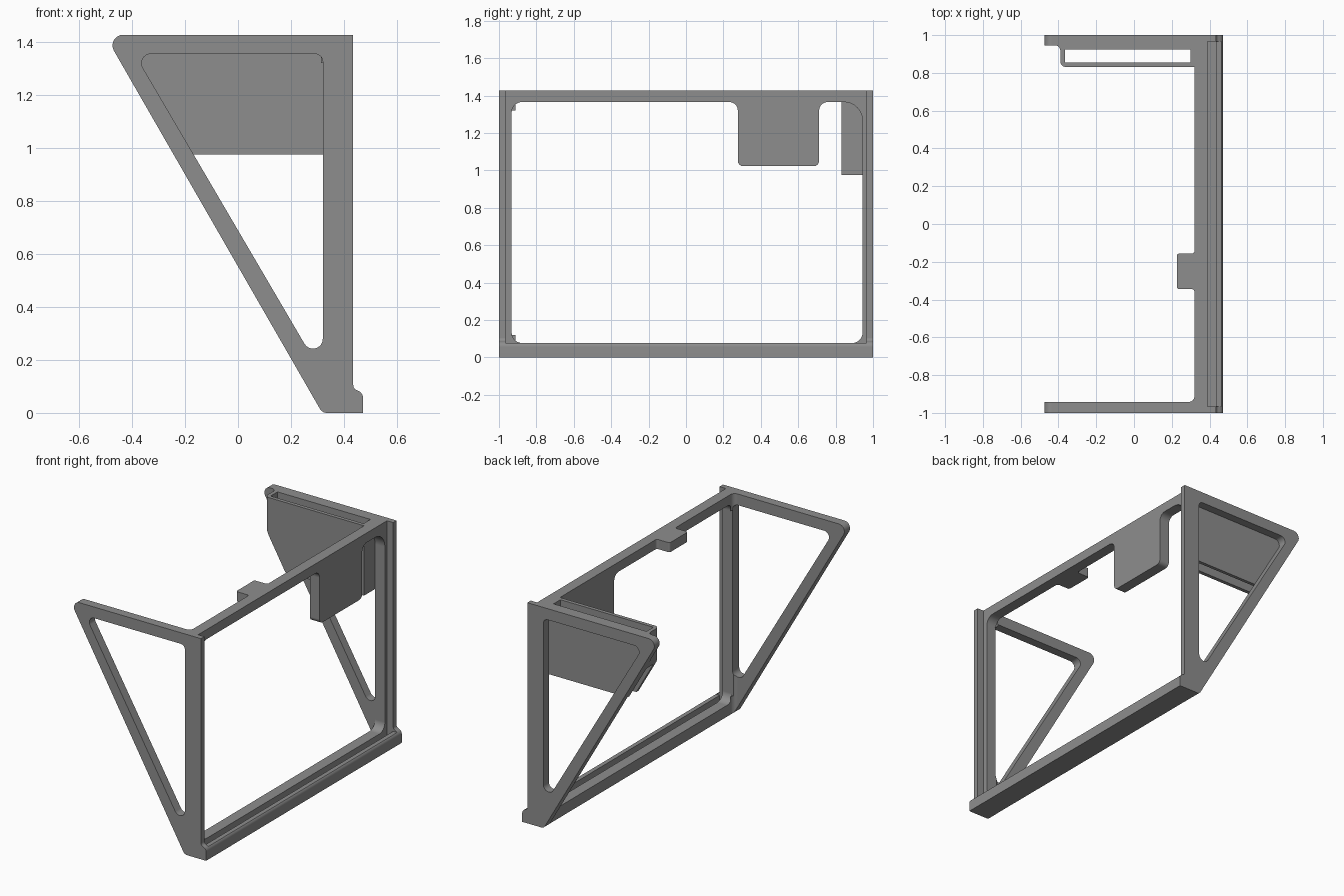
import bpy, bmesh, math
from mathutils import Vector

if "Cube" in bpy.data.objects:
    bpy.data.objects.remove(bpy.data.objects["Cube"])

grey = bpy.data.materials.new("mid_grey")
grey.diffuse_color = (0.27, 0.27, 0.27, 1)
grey.use_nodes = True
grey.node_tree.nodes["Principled BSDF"].inputs["Base Color"].default_value = grey.diffuse_color


def rounded(corners, seg=8):
    """Outline from (u, v, radius) corners, with true arc fillets."""
    out, n = [], len(corners)
    for i, (u, v, r) in enumerate(corners):
        p = Vector((u, v))
        if r == 0:
            out.append(p)
            continue
        a = (Vector(corners[i - 1][:2]) - p).normalized()
        b = (Vector(corners[(i + 1) % n][:2]) - p).normalized()
        half = a.angle(b) / 2
        centre = p + (a + b).normalized() * (r / math.sin(half))
        t = r / math.tan(half)
        s, e = p + a * t - centre, p + b * t - centre
        sweep = math.pi - 2 * half
        for k in range(seg + 1):
            f = k / seg
            out.append(centre + (s * math.sin((1 - f) * sweep)
                                 + e * math.sin(f * sweep)) / math.sin(sweep))
    return out


def prism(name, axis, corners, lo, hi):
    """Extrude a rounded outline along one axis."""
    place = {"x": lambda u, v, w: (w, u, v),
             "y": lambda u, v, w: (u, w, v),
             "z": lambda u, v, w: (u, v, w)}[axis]
    pts = rounded(corners)
    bm = bmesh.new()
    a = [bm.verts.new(place(p.x, p.y, lo)) for p in pts]
    b = [bm.verts.new(place(p.x, p.y, hi)) for p in pts]
    bm.faces.new(a)
    bm.faces.new(b[::-1])
    for i in range(len(a)):
        j = (i + 1) % len(a)
        bm.faces.new((a[j], a[i], b[i], b[j]))
    bmesh.ops.recalc_face_normals(bm, faces=bm.faces)
    me = bpy.data.meshes.new(name)
    bm.to_mesh(me)
    bm.free()
    ob = bpy.data.objects.new(name, me)
    bpy.context.collection.objects.link(ob)
    me.materials.append(grey)
    return ob


def rect(u0, u1, v0, v1):
    return [(u0, v0, 0), (u1, v0, 0), (u1, v1, 0), (u0, v1, 0)]


def cut(body, axis, corners, lo, hi):
    """Subtract a prism from the body."""
    tool = prism("cutter", axis, corners, lo, hi)
    tool.hide_render = True
    mod = body.modifiers.new("cut", "BOOLEAN")
    mod.operation, mod.solver, mod.object = "DIFFERENCE", "EXACT", tool
    bpy.context.view_layer.objects.active = body
    bpy.ops.object.modifier_apply(modifier=mod.name)
    bpy.data.objects.remove(tool)


# Solid side outline with a foot at the lower right
frame = prism("bracket_frame", "y", [
    (-0.503, 1.427, 0.04), (0.435, 1.427, 0), (0.435, 0.092, 0.02),
    (0.472, 0.075, 0.03), (0.472, 0, 0), (0.318, 0, 0.03)], -1, 1)

# Hollow interior, leaving the side walls, the slotted pocket and a small tab
cut(frame, "z", [
    (-0.8, -0.942, 0), (0.32, -0.942, 0.03), (0.32, -0.345, 0.015),
    (0.227, -0.345, 0.012), (0.227, -0.157, 0.012), (0.32, -0.157, 0.015),
    (0.32, 0.831, 0), (-0.39, 0.831, 0.03), (-0.39, 0.946, 0.03),
    (-0.8, 0.946, 0)], -0.5, 2)
cut(frame, "y", rect(-0.8, 0.32, -0.5, 0.975), 0.7, 0.946)      # under pocket
cut(frame, "y", rect(-0.8, 0.32, -0.5, 1.365), -0.4, -0.1)      # under tab
cut(frame, "z", rect(-0.365, 0.30, 0.855, 0.925), 0.5, 2)       # pocket slot

# Triangular openings in both side walls
opening = [(-0.39, 1.355, 0.035), (0.32, 1.355, 0.03),
           (0.32, 0.143, 0.037)]
cut(frame, "y", opening, -1.2, -0.93)
cut(frame, "y", opening, 0.946, 1.2)

# Large window with a hanging plate
cut(frame, "x", [
    (-0.932, 0.077, 0.055), (0.944, 0.077, 0.055), (0.944, 1.365, 0.1),
    (0.712, 1.365, 0.045), (0.712, 1.022, 0.03), (0.277, 1.022, 0.03),
    (0.277, 1.365, 0.045), (-0.932, 1.365, 0.055)], 0.32, 0.6)
cut(frame, "x", rect(-0.932, -0.5, 0.12, 1.32), 0.27, 0.33)

# Panel recess open at the top, with a groove behind the foot lip
cut(frame, "y", rect(0.39, 0.6, 0.077, 2), -0.965, 0.965)
cut(frame, "y", rect(0.39, 0.435, 0.035, 0.2), -0.965, 0.965)

# Smooth fillets, flat faces kept flat
bpy.ops.object.select_all(action="DESELECT")
frame.select_set(True)
bpy.context.view_layer.objects.active = frame
bpy.ops.object.shade_smooth_by_angle(angle=math.radians(30))
wn = frame.modifiers.new("flat_faces", "WEIGHTED_NORMAL")
wn.keep_sharp = True
